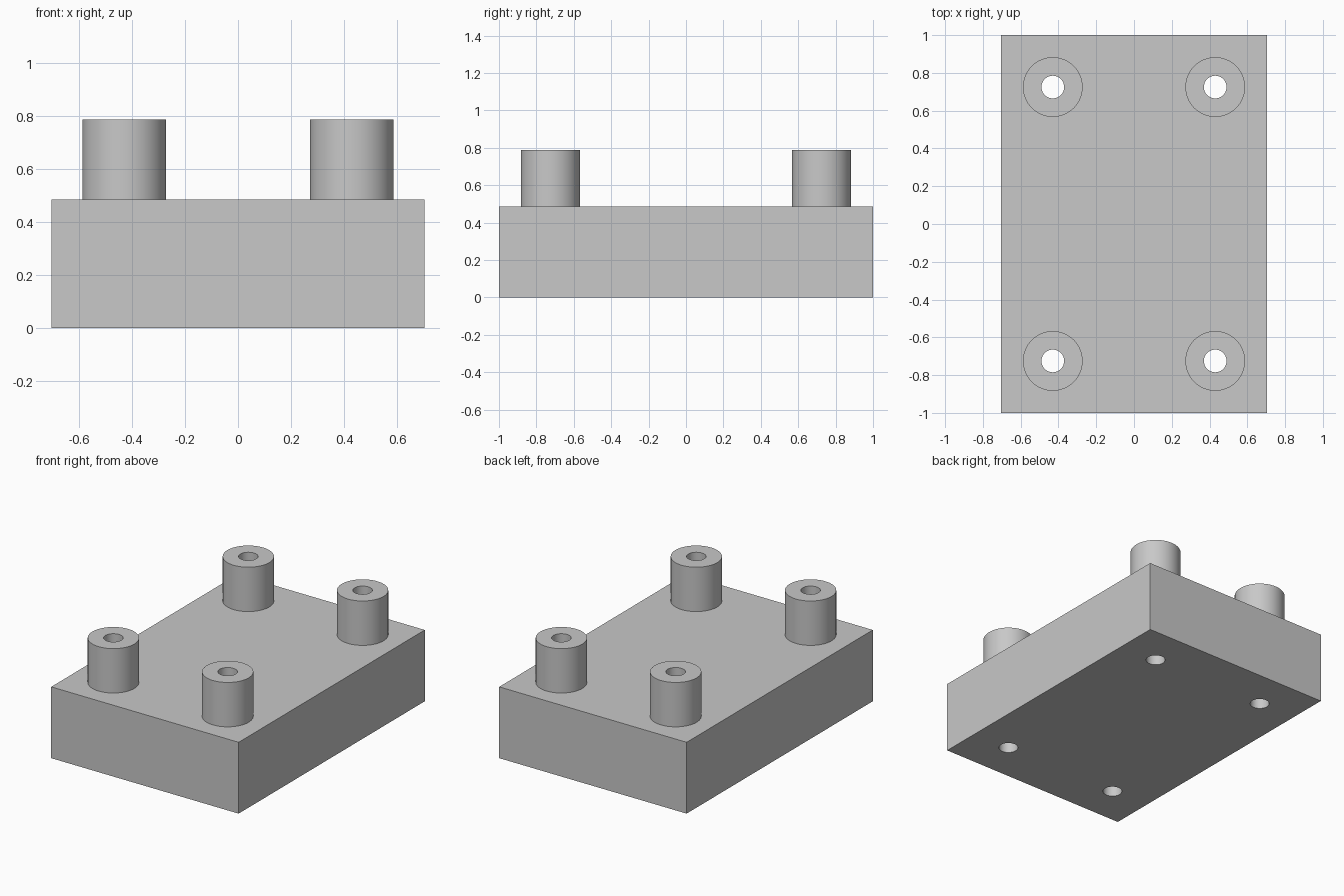
import bpy
import math

default_cube = bpy.data.objects.get("Cube")
if default_cube:
    bpy.data.objects.remove(default_cube, do_unlink=True)

WIDTH, LENGTH, BLOCK_TOP, BOSS_TOP = 1.41, 2.0, 0.485, 0.787
BOSS_X, BOSS_Y = 0.43, 0.725
BOSS_RADIUS, HOLE_RADIUS = 0.158, 0.06

grey = bpy.data.materials.new("plain grey")
grey.use_nodes = True
colour = (0.58, 0.58, 0.58, 1)
grey.diffuse_color = colour
grey.node_tree.nodes["Principled BSDF"].inputs["Base Color"].default_value = colour


def cylinder(name, radius, x, y, bottom, top):
    bpy.ops.mesh.primitive_cylinder_add(
        vertices=64, radius=radius, depth=top - bottom,
        location=(x, y, (bottom + top) / 2))
    obj = bpy.context.object
    obj.name = name
    obj.data.materials.append(grey)
    return obj


def combine(target, tool, operation):
    mod = target.modifiers.new(tool.name, "BOOLEAN")
    mod.operation = operation
    mod.solver = "EXACT"
    mod.object = tool
    bpy.ops.object.select_all(action="DESELECT")
    target.select_set(True)
    bpy.context.view_layer.objects.active = target
    bpy.ops.object.modifier_apply(modifier=mod.name)
    bpy.data.objects.remove(tool, do_unlink=True)


# Solid rectangular block
bpy.ops.mesh.primitive_cube_add(size=1, location=(0, 0, BLOCK_TOP / 2))
block = bpy.context.object
block.name = "mounting_block"
block.scale = (WIDTH, LENGTH, BLOCK_TOP)
bpy.ops.object.transform_apply(location=False, rotation=False, scale=True)
block.data.materials.append(grey)

# Round bosses at the corners, each drilled right through the block
for x in (-BOSS_X, BOSS_X):
    for y in (-BOSS_Y, BOSS_Y):
        boss = cylinder("boss", BOSS_RADIUS, x, y, BLOCK_TOP / 2, BOSS_TOP)
        combine(block, boss, "UNION")
        drill = cylinder("drill", HOLE_RADIUS, x, y, -0.1, BOSS_TOP + 0.1)
        combine(block, drill, "DIFFERENCE")

# Smooth round walls, sharp rims and edges
bpy.ops.object.shade_smooth_by_angle(angle=math.radians(30))
